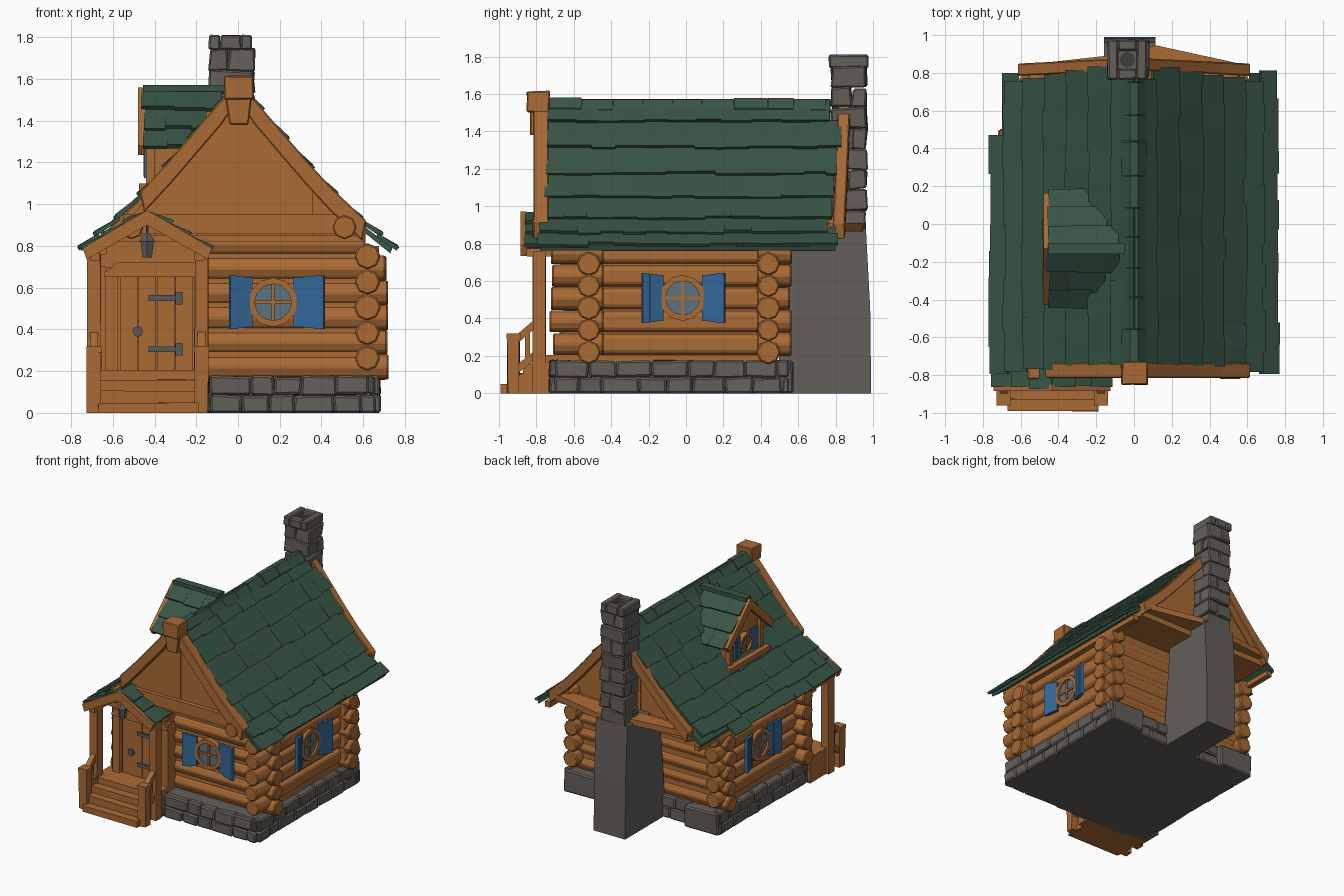
import bpy, bmesh, math, random
from mathutils import Vector, Matrix

if "Cube" in bpy.data.objects:
    bpy.data.objects.remove(bpy.data.objects["Cube"])

random.seed(4)
R = random.uniform


def mat(name, r, g, b):
    m = bpy.data.materials.new(name)
    m.diffuse_color = (r, g, b, 1)
    m.use_nodes = True
    m.node_tree.nodes["Principled BSDF"].inputs["Base Color"].default_value = m.diffuse_color
    return m


WOOD = mat("warm_wood", 0.40, 0.145, 0.036)
STONE = mat("grey_stone", 0.125, 0.113, 0.101)
GREEN = mat("green_shingle", 0.040, 0.090, 0.060)
BLUE = mat("shutter_blue", 0.034, 0.135, 0.31)
GLASS = mat("window_glass", 0.105, 0.17, 0.22)
IRON = mat("dark_iron", 0.10, 0.098, 0.095)
SOOT = mat("soot", 0.05, 0.047, 0.043)


def FY(u, v, z): return Vector((u, v, z))   # profile in xz, extruded along y
def FX(u, v, z): return Vector((v, u, z))   # profile in yz, extruded along x
def FZ(u, v, z): return Vector((u, z, v))   # profile in xy, extruded along z


def prism(bm, pts, v0, v1, f=FY):
    a = [bm.verts.new(f(u, v0, z)) for u, z in pts]
    b = [bm.verts.new(f(u, v1, z)) for u, z in pts]
    bm.faces.new(a)
    bm.faces.new(b[::-1])
    for i in range(len(pts)):
        j = (i + 1) % len(pts)
        bm.faces.new((a[i], b[i], b[j], a[j]))


def box(bm, x0, x1, y0, y1, z0, z1, jit=0, f=FY):
    n = len(bm.verts)
    prism(bm, [(x0, z0), (x1, z0), (x1, z1), (x0, z1)], y0, y1, f)
    if jit:
        bm.verts.ensure_lookup_table()
        for v in bm.verts[n:]:
            v.co += Vector((R(-jit, jit), R(-jit, jit), R(-jit, jit) if v.co.z > 0.01 else 0))


def cyl(bm, p, q, r, n=8, r2=None):
    p, q = Vector(p), Vector(q)
    m = Matrix.Translation((p + q) / 2) @ (q - p).to_track_quat('Z', 'Y').to_matrix().to_4x4()
    bmesh.ops.create_cone(bm, cap_ends=True, segments=n, radius1=r,
                          radius2=r if r2 is None else r2, depth=(q - p).length, matrix=m)


def finish(name, bm, material, bevel=0):
    bmesh.ops.recalc_face_normals(bm, faces=bm.faces[:])
    me = bpy.data.meshes.new(name)
    bm.to_mesh(me)
    bm.free()
    me.materials.append(material)
    o = bpy.data.objects.new(name, me)
    bpy.context.collection.objects.link(o)
    if bevel:
        b = o.modifiers.new("worn_edges", 'BEVEL')
        b.width, b.segments, b.limit_method = bevel, 1, 'ANGLE'


def shingles(bm, P, lo, hi, f, side, w=(0.09, 0.17)):
    """Rows of overlapping slabs down profile P; lo/hi give the row ends at t = 0..1."""
    for i in range(len(P) - 1):
        p, q = Vector(P[i]), Vector(P[i + 1])
        d = (q - p).normalized()
        n = Vector((-d.y, d.x))
        t = (i + 0.5) / (len(P) - 1)
        v, end = lo(t) + R(-.008, .008), hi(t) + R(-.008, .008)
        while v < end - 1e-4:
            v2 = v + R(*w)
            if end - v2 < w[0] * 0.6:
                v2 = end
            low = q + d * R(0.0, 0.02)
            prof = [p + n * 0.004, low + n * R(.018, .026), low, p - n * 0.012]
            prism(bm, [(side * c.x, c.y) for c in prof], v, v2, f)
            v = v2


# ---- foundation
bm = bmesh.new()
box(bm, -.66, .66, -.70, .50, 0, .165)
for s in (-1, 1):
    box(bm, s * .38, s * .67, .40, .57, 0, .17, .006)
for z0, z1 in ((0, .085), (.085, .175)):
    for y, a0, a1, f in ((-.70, -.66, .66, FY), (.49, -.40, .42, FY), (-.65, -.70, .55, FX), (.65, -.70, .55, FX)):
        a = a0
        while a < a1 - .01:
            b = min(a + R(.11, .2), a1)
            box(bm, a, b, y - .03, y + .03, z0, z1, .006, f)
            a = b
finish("foundation_stones", bm, STONE, .01)

# ---- log walls: full logs front and back, flattened logs with round ends on the sides
bm = bmesh.new()
for i in range(6):
    e = .71 if i < 5 else .60
    for y in (-.52, .44):
        z = .22 + i * .118
        cyl(bm, (-e + R(-.012, .01), y, z), (e + R(-.01, .012), y, z), R(.06, .066))
for i in range(5):
    z = .262 + i * .122
    for s in (-1, 1):
        if s > 0:
            cyl(bm, (.62, -.72 + R(-.015, .01), z), (.62, -.44, z), R(.06, .067))
        cyl(bm, (s * .62, .38, z), (s * .62, .56 + R(-.01, .015), z), R(.06, .067))
        prism(bm, [(s * .5, z - .06), (s * .60, z - .06), (s * .63, z - .04), (s * .63, z + .04),
                   (s * .60, z + .06), (s * .5, z + .06)], -.52, .44)
finish("log_walls", bm, WOOD, .008)
bm = bmesh.new()
box(bm, -.605, .605, -.56, .485, .15, .85)
finish("wall_core", bm, WOOD)

# ---- main roof
ROOF = [(0, 1.57), (.1, 1.455), (.22, 1.315), (.34, 1.175), (.46, 1.045), (.57, .935), (.67, .855), (.745, .79)]


def roof_z(x):
    x = abs(x)
    for (a, za), (b, zb) in zip(ROOF, ROOF[1:]):
        if x <= b:
            return za + (zb - za) * (x - a) / (b - a)
    return ROOF[-1][1]


def roof_back(t):   # the first row is trimmed around the chimney
    return .775 if t < .1 else .85 - .11 * t if t < .8 else .81


bm = bmesh.new()
shingles(bm, ROOF, lambda t: -.735 - .06 * t, roof_back, FY, 1)
shingles(bm, ROOF, lambda t: -.735 - .06 * t, lambda t: roof_back(t) if t < .9 else .47, FY, -1)
for s, e in ((1, .74), (-1, .70)):      # solid eaves
    prism(bm, [(s * .61, .89), (s * e, roof_z(e) - .005), (s * (e - .01), roof_z(e) - .03), (s * .61, .86)], -.78, .80)
y = -.74
while y < .76:
    y2 = min(y + R(.13, .19), .775)
    dz = R(-.006, .006)
    prism(bm, [(-.06, 1.50), (0, 1.55), (.06, 1.50), (.065, 1.52 + dz), (.02, 1.575 + dz), (-.02, 1.575 + dz), (-.065, 1.52 + dz)], y, y2 - .004)
    y = y2
finish("roof_shingles", bm, GREEN)
bm = bmesh.new()
for s in (-1, 1):
    top = [(s * x, z - .014) for x, z in ROOF[:-2]] + [(s * .62, roof_z(.62) - .014)]
    prism(bm, top + [(x * .985, z - .03) for x, z in top[::-1]], -.72, .77)
    box(bm, s * .63, s * .675, -.70, .80, .76, .80)
finish("roof_boards", bm, WOOD)

# ---- gables, attic floor, purlins and bargeboards
bm = bmesh.new()
box(bm, -.60, .60, -.68, .80, .82, .87)
box(bm, -.55, .55, -.73, -.64, .86, .95)
prism(bm, [(-.60, .76), (.60, .76), (.60, .84), (.12, .945), (-.15, .89), (-.60, .84)], .865, .91, FZ)
for y in (-.66, .64):
    x = -.57
    while x < .56:
        x2 = min(x + R(.10, .16), .57)
        d = R(.028, .04)
        top = [(x2, roof_z(x2) - .03), (x, roof_z(x) - .03)]
        if x < 0 < x2:
            top.insert(1, (0, 1.53))
        prism(bm, [(x, .85), (x2, .85)] + top, y - d, y + d)
        x = x2
finish("gable_planks", bm, WOOD)
bm = bmesh.new()
for s in (-1, 1):
    for y0, y1, k in ((-.815, -.735, 0), (.785, .85, .05)):
        xs = (.0, .1, .22, .34, .47) if s < 0 and k == 0 else (.0, .1, .22, .34, .46, .615)
        f = lambda u, v, z: Vector((u, v + k * (.6 - abs(u)), z))
        up = .022 if k == 0 else .014
        prism(bm, [(s * x, roof_z(x) + up) for x in xs] + [(s * max(x - .02, 0), roof_z(x) - .075) for x in xs[::-1]], y0, y1, f)
    cyl(bm, (s * .51, -.82, .89), (s * .51, .80, .89), .058)
finish("bargeboards", bm, WOOD, .006)
bm = bmesh.new()
box(bm, -.065, .075, -.85, -.73, 1.50, 1.615, .004)
prism(bm, [(-.04, 1.38), (.05, 1.38), (.065, 1.51), (-.06, 1.51)], -.835, -.73)
finish("ridge_end", bm, WOOD, .006)

# ---- chimney
bm = bmesh.new()
prism(bm, [(.48, 0), (.99, 0), (.985, .45), (.962, .88), (.56, .88)], -.16, .115, FX)
finish("chimney_base", bm, STONE)
bm = bmesh.new()
for i in range(8):
    z, m = .87 + i * .11, R(-.03, .03)
    x0, x1, y0, y1 = -.135, .075, .78, .965
    if i % 2:
        box(bm, x0, -.03 + m, y0, y1, z, z + .108, .01)
        box(bm, -.03 + m, x1, y0, y1, z, z + .108, .01)
    else:
        box(bm, x0, x1, y0, .87 + m, z, z + .108, .01)
        box(bm, x0, x1, .87 + m, y1, z, z + .108, .01)
for b in ((-.14, -.085, .765, .975), (.015, .07, .765, .975), (-.085, .015, .765, .82), (-.085, .015, .92, .975)):
    box(bm, *b, 1.74, 1.81, .003)
box(bm, -.09, .02, .81, .925, 1.74, 1.775)
finish("chimney_stones", bm, STONE, .008)
bm = bmesh.new()
cyl(bm, (-.035, .87, 1.76), (-.035, .87, 1.78), .042)
finish("flue_opening", bm, SOOT)


# ---- round windows with open shutters
def window(name, f, k=1.0, tilt=0.3, wide=.04):
    g = lambda u, v, z: f(u * k, v, z * k)
    N = 12
    c = [(math.cos(2 * math.pi * i / N), math.sin(2 * math.pi * i / N)) for i in range(N + 1)]
    bm = bmesh.new()
    for (a, b), (p, q) in zip(c, c[1:]):
        prism(bm, [(a * .088, b * .088), (a * .118, b * .118), (p * .118, q * .118), (p * .088, q * .088)], 0, .05, g)
    box(bm, -.008, .008, .0, .042, -.09, .09, 0, g)
    box(bm, -.09, .09, .0, .042, -.008, .008, 0, g)
    finish(name + "_frame", bm, WOOD)
    bm = bmesh.new()
    prism(bm, [(a * .09, b * .09) for a, b in c[:-1]], 0, .034, g)
    finish(name + "_glass", bm, GLASS)
    bm = bmesh.new()
    ct, st = math.cos(tilt), math.sin(tilt)
    for s in (-1, 1):
        h = lambda u, v, z: g(s * (.105 + u * ct - v * st), .025 + k * (u * st + v * ct), z)
        for i in range(3):
            w = wide if s > 0 else .037
            box(bm, i * w, i * w + w, 0, .022 + .004 * (i % 2), -.118 - .005 * i, .118 + .005 * i, 0, h)
    finish(name + "_shutters", bm, BLUE)


window("front_window", lambda u, v, z: Vector((.168 + u, -.57 - v, .53 + z)), wide=.05)
window("right_window", lambda u, v, z: Vector((.605 + v, -.018 + u, .51 + z)), 1.04)
window("left_window", lambda u, v, z: Vector((-.605 - v, -.01 + u, .50 + z)), 1.04)
window("dormer_window", lambda u, v, z: Vector((-.403 - v, -.12 + u, 1.21 + z)), .66, .1)

# ---- dormer on the left slope
DORM = [(0, 1.55), (.1, 1.455), (.2, 1.36), (.295, 1.27)]
def FD(u, v, z): return Vector((v, u - .13, z))
bm = bmesh.new()
for s in (-1, 1):
    shingles(bm, DORM, lambda t: -.455, lambda t: -.04 - .21 * t, FD, s, (.1, .16))
box(bm, -.03, .03, -.455, -.05, 1.54, 1.57, 0, FD)
finish("dormer_shingles", bm, GREEN)
bm = bmesh.new()
prism(bm, [(-.2, 1.0), (.2, 1.0), (.2, 1.345), (0, 1.535), (-.2, 1.345)], -.415, -.08, FD)
box(bm, -.25, .25, -.475, -.40, 1.055, 1.10, 0, FD)
for s in (-1, 1):
    prism(bm, [(0, 1.56), (s * .295, 1.28), (s * .265, 1.235), (0, 1.48)], -.478, -.445, FD)
    box(bm, s * .17, s * .21, -.44, -.40, 1.09, 1.35, 0, FD)
finish("dormer_walls", bm, WOOD)

# ---- porch roof
PORCH = [(0, .965), (.1, .91), (.2, .85), (.30, .785)]
def FP(u, v, z): return Vector((u - .435, v, z))
bm = bmesh.new()
for s in (-1, 1):
    shingles(bm, PORCH, lambda t: -.865, lambda t: -.56, FP, s, (.08, .13))
finish("porch_shingles", bm, GREEN)
bm = bmesh.new()
for s in (-1, 1):
    prism(bm, [(0, .972), (s * .31, .79), (s * .29, .735), (0, .90)], -.885, -.85, FP)
    prism(bm, [(0, .955), (s * .285, .782), (s * .265, .765), (0, .925)], -.85, -.56, FP)
    box(bm, s * .225, s * .275, -.85, -.55, .73, .785, 0, FP)
prism(bm, [(-.26, .70), (.26, .70), (.26, .78), (0, .93), (-.26, .78)], -.64, -.56, FP)
box(bm, -.67, -.155, -.62, -.55, .2, .80)
finish("porch_roof_frame", bm, WOOD)

# ---- porch deck, steps, posts and handrails
bm = bmesh.new()
box(bm, -.70, -.15, -.81, -.55, 0, .205)
for y0, z in ((-.99, .05), (-.93, .105), (-.87, .16)):
    box(bm, -.67, -.19, y0, -.80, 0, z, .003)
finish("porch_steps", bm, WOOD)
bm = bmesh.new()
for x in (-.69, -.175):
    box(bm, x - .033, x + .033, -.955, -.89, 0, .31, .004)
    box(bm, x - .037, x + .037, -.96, -.885, .29, .32)
    box(bm, x - .032, x + .032, -.82, -.75, 0, .76, .003)
    prism(bm, [(-.92, .25), (-.92, .30), (-.78, .42), (-.78, .37)], x - .02, x + .02, FX)
    prism(bm, [(-.92, .09), (-.92, .14), (-.78, .25), (-.78, .20)], x - .02, x + .02, FX)
    box(bm, x - .012, x + .012, -.86, -.835, .15, .35)
finish("porch_posts", bm, WOOD)

# ---- door, hinges, handle and lantern
bm = bmesh.new()
for x in (-.635, -.21):
    box(bm, x, x + .06, -.66, -.55, .2, .70)
prism(bm, [(-.64, .65), (-.15, .65), (-.15, .67), (-.21, .72), (-.58, .72), (-.64, .67)], -.67, -.55)
finish("door_frame", bm, WOOD)
bm = bmesh.new()
for i in range(4):
    x = -.565 + i * .088
    box(bm, x, x + .085, -.635 - .005 * (i % 2), -.55, .2, .65)
finish("door", bm, WOOD)
bm = bmesh.new()
for z in (.55, .305):
    box(bm, -.43, -.28, -.65, -.63, z - .014, z + .014)
    box(bm, -.30, -.265, -.675, -.63, z - .03, z + .03)
cyl(bm, (-.48, -.63, .39), (-.48, -.66, .39), .025)
finish("door_ironwork", bm, IRON)
bm = bmesh.new()
cyl(bm, (-.435, -.82, .745), (-.435, -.82, .82), .026, 6, .036)
cyl(bm, (-.435, -.82, .82), (-.435, -.82, .86), .046, 6, .014)
cyl(bm, (-.435, -.82, .85), (-.435, -.82, .93), .007, 6)
finish("porch_lantern", bm, IRON)
